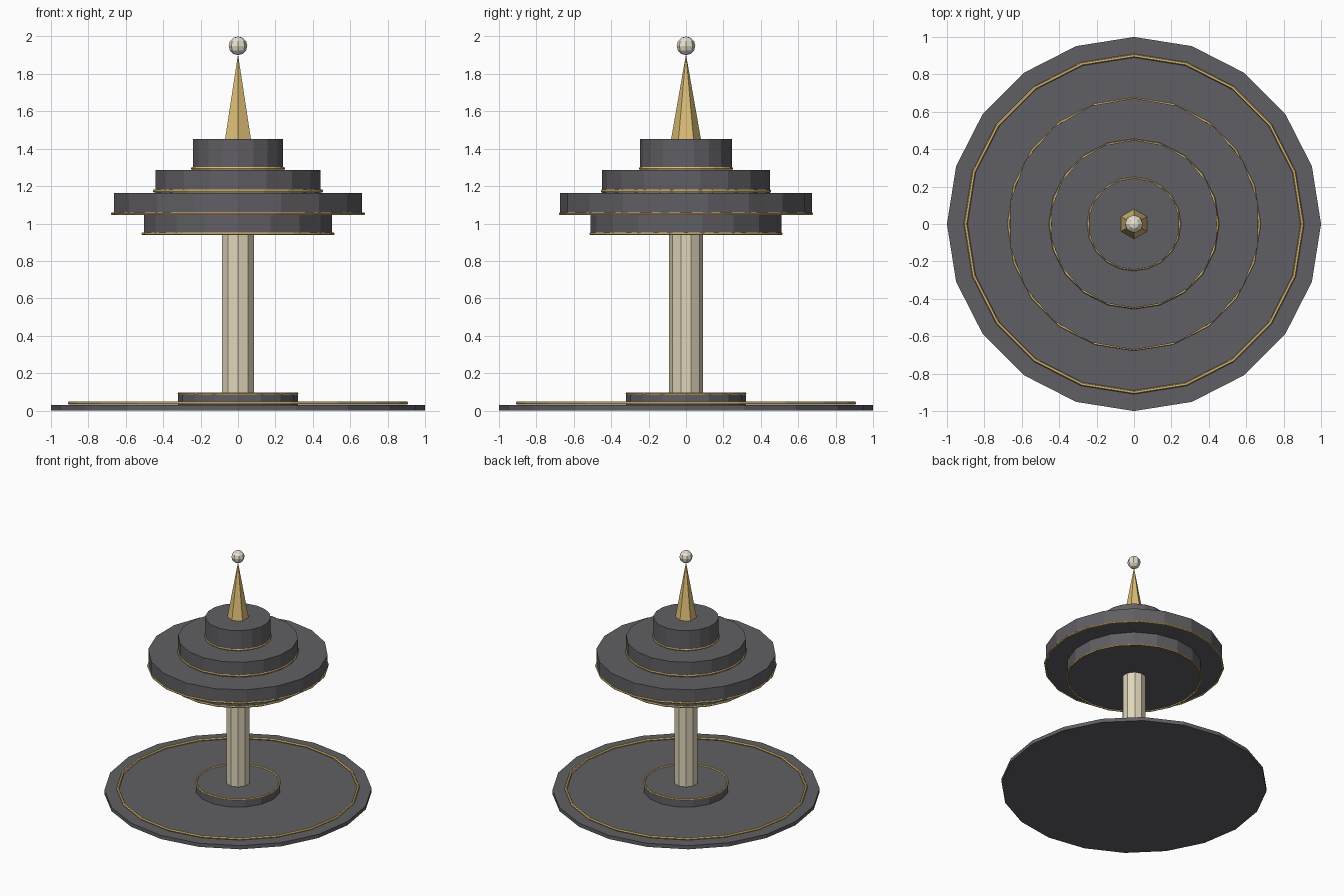
import bpy
import math

if "Cube" in bpy.data.objects:
    bpy.data.objects.remove(bpy.data.objects["Cube"])


def material(name, rgb):
    m = bpy.data.materials.new(name)
    m.diffuse_color = (*rgb, 1.0)
    m.use_nodes = True
    m.node_tree.nodes["Principled BSDF"].inputs["Base Color"].default_value = m.diffuse_color
    return m


SLATE = material("slate_grey", (0.118, 0.113, 0.125))
GOLD = material("gold", (0.72, 0.51, 0.18))
CREAM = material("cream_stone", (0.74, 0.67, 0.49))
IVORY = material("ivory", (0.78, 0.74, 0.61))


def finish(name, mat):
    ob = bpy.context.object
    ob.name = name
    ob.data.materials.append(mat)
    return ob


def disc(name, sides, radius, z0, z1, mat):
    """Flat-sided drum with one corner on the y axis."""
    bpy.ops.mesh.primitive_cylinder_add(
        vertices=sides, radius=radius, depth=z1 - z0, location=(0, 0, (z0 + z1) / 2))
    return finish(name, mat)


def ring(name, radius, z, thick, sides=20):
    """Thin gold trim ring."""
    bpy.ops.mesh.primitive_torus_add(
        major_segments=sides, minor_segments=6, major_radius=radius,
        minor_radius=thick, location=(0, 0, z))
    return finish(name, GOLD)


# Ground disc and plinth with their trims
disc("base_disc", 20, 1.0, 0.0, 0.03, SLATE)
ring("base_trim", 0.90, 0.04, 0.01)
disc("plinth", 16, 0.32, 0.03, 0.09, SLATE)
ring("plinth_trim", 0.315, 0.09, 0.008)

# Column
disc("column", 10, 0.09, 0.09, 0.945, CREAM)

# Stacked tiers: radius, bottom, top, trim height
tiers = [
    (0.51, 0.945, 1.05, 0.945),
    (0.673, 1.05, 1.163, 1.053),
    (0.449, 1.163, 1.286, 1.174),
    (0.245, 1.286, 1.452, 1.294),
]
for i, (r, z0, z1, zt) in enumerate(tiers, 1):
    disc(f"tier_{i}", 18, r, z0, z1, SLATE)
    ring(f"tier_trim_{i}", r - 0.001, zt, 0.008)

# Spire and finial ball
bpy.ops.mesh.primitive_cone_add(
    vertices=6, radius1=0.08, radius2=0, depth=0.455, location=(0, 0, 1.6775))
finish("spire", GOLD)
bpy.ops.mesh.primitive_uv_sphere_add(
    segments=8, ring_count=6, radius=0.05, location=(0, 0, 1.95))
finish("finial_ball", IVORY)
